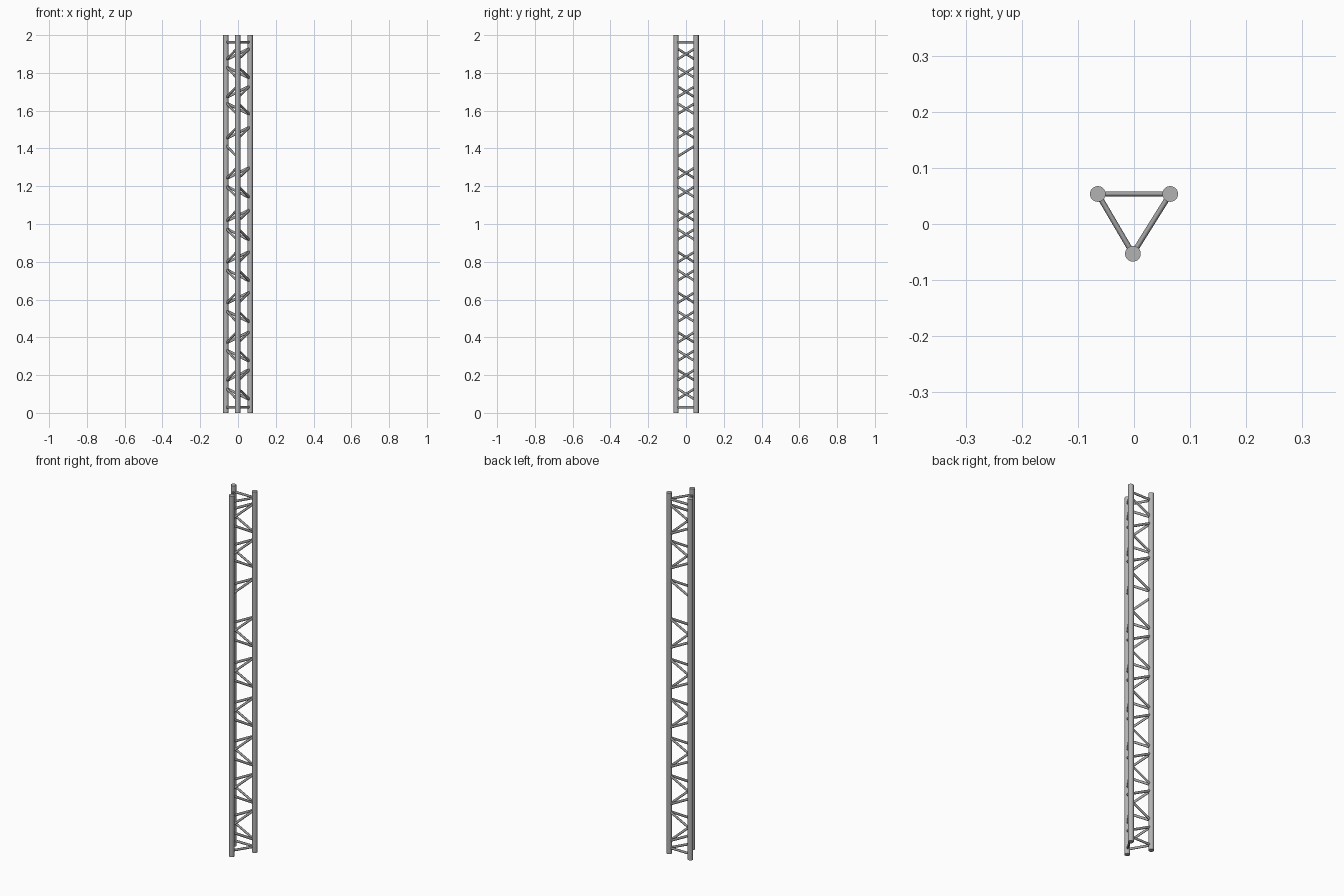
import bpy
from mathutils import Vector

if "Cube" in bpy.data.objects:
    bpy.data.objects.remove(bpy.data.objects["Cube"])

R_CHORD, R_BAR = 0.014, 0.0048
BAR_TALL = 1.4  # bars are slightly oval, taller than wide
HEIGHT = 2.0
RISE = 0.033    # half the height change of a diagonal

left, right, front = (-0.0645, 0.0535), (0.0645, 0.0535), (-0.002, -0.053)

steel = bpy.data.materials.new("dark_grey_metal")
steel.diffuse_color = (0.45, 0.45, 0.45, 1)
steel.use_nodes = True
steel.node_tree.nodes["Principled BSDF"].inputs["Base Color"].default_value = steel.diffuse_color
bar_steel = bpy.data.materials.new("darker_grey_metal")
bar_steel.diffuse_color = (0.36, 0.36, 0.36, 1)
bar_steel.use_nodes = True
bar_steel.node_tree.nodes["Principled BSDF"].inputs["Base Color"].default_value = bar_steel.diffuse_color


def tube(name, a, b, radius, sides, mat, tall=1.0):
    a, b = Vector(a), Vector(b)
    d = b - a
    bpy.ops.mesh.primitive_cylinder_add(vertices=sides, radius=radius, depth=d.length,
                                        location=(a + b) / 2,
                                        rotation=d.to_track_quat('Z', 'Y').to_euler())
    ob = bpy.context.object
    ob.name = name
    ob.scale.y = tall
    ob.data.materials.append(mat)
    bpy.ops.object.shade_smooth_by_angle()
    return ob


def brace(name, p, q, z, rise):
    # bar between two main tubes, embedded slightly in each
    a, b = Vector((*p, z - rise)), Vector((*q, z + rise))
    inset = (b - a).normalized() * R_CHORD * 0.6
    return tube(name, a + inset, b - inset, R_BAR, 16, bar_steel, BAR_TALL)


# Three main tubes
for name, p in (("left", left), ("right", right), ("front", front)):
    tube(name + "_main_tube", (*p, 0), (*p, HEIGHT), R_CHORD, 32, steel)

faces = {"left_face": (left, front), "right_face": (front, right), "back_face": (left, right)}

# Horizontal end rungs
for level, z in (("bottom", 0.03), ("top", 1.963)):
    for face, (p, q) in faces.items():
        brace(f"{level}_rung_{face}", p, q, z, 0)

# Zigzag diagonals, alternating slope; one level keeps only its left bar
levels = [0.10, 0.20, 0.303, 0.40, 0.51, 0.61, 0.728, 0.825, 0.945,
          1.045, 1.17, 1.27, 1.385, 1.483, 1.61, 1.70, 1.802, 1.90]
for i, z in enumerate(levels):
    rise = RISE if i % 2 else -RISE
    for face, (p, q) in faces.items():
        if i == 12 and face != "left_face":
            continue
        brace(f"diagonal_{face}_{i + 1}", p, q, z, rise)
